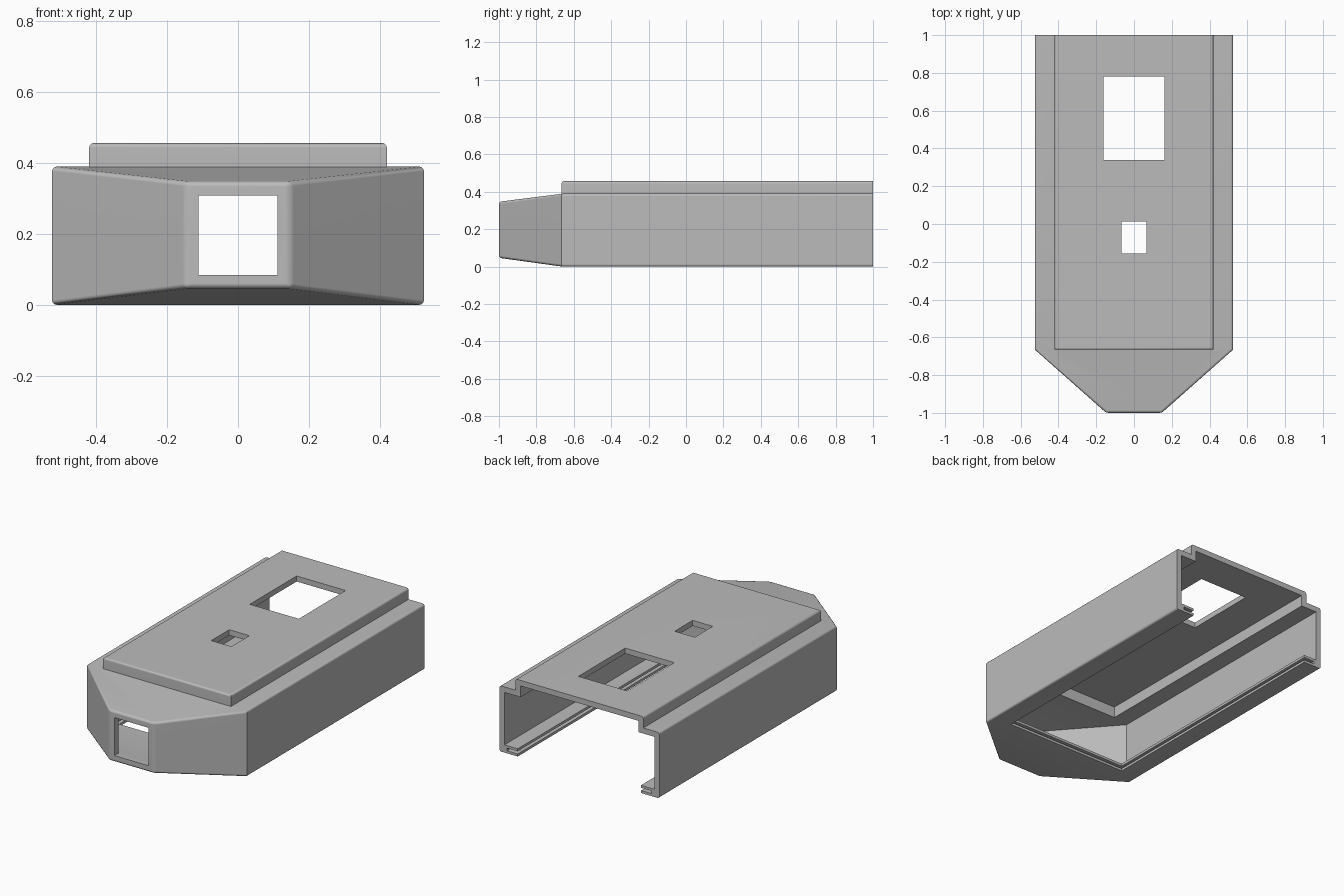
import bpy
import bmesh
import math

scene = bpy.context.scene
if "Cube" in bpy.data.objects:
    bpy.data.objects.remove(bpy.data.objects["Cube"], do_unlink=True)

# Main sizes
HALF, TOP, BACK, SHOULDER = 0.525, 0.39, 1.0, -0.665
WALL, ROUND = 0.033, 0.013


def loft(name, rings, round_edge=None):
    """Join rectangular sections (y, half width, z low, z high) into a solid."""
    bm = bmesh.new()
    loops = [[bm.verts.new((x, y, z)) for x, z in
              ((-w, lo), (w, lo), (w, hi), (-w, hi))] for y, w, lo, hi in rings]
    for a, b in zip(loops, loops[1:]):
        for i in range(4):
            j = (i + 1) % 4
            bm.faces.new((a[i], a[j], b[j], b[i]))
    bm.faces.new(loops[0])
    bm.faces.new(loops[-1])
    bmesh.ops.recalc_face_normals(bm, faces=bm.faces)
    if round_edge:
        edges = [e for e in bm.edges if round_edge(*(v.co for v in e.verts))]
        bmesh.ops.bevel(bm, geom=edges, offset=ROUND, segments=3,
                        profile=0.5, affect='EDGES')
    mesh = bpy.data.meshes.new(name)
    bm.to_mesh(mesh)
    bm.free()
    obj = bpy.data.objects.new(name, mesh)
    scene.collection.objects.link(obj)
    return obj


def box(name, half_width, y0, y1, z0, z1, round_edge=None):
    return loft(name, [(y0, half_width, z0, z1), (y1, half_width, z0, z1)], round_edge)


def combine(target, tool, operation):
    """Apply a boolean and drop the tool."""
    tool.hide_render = True
    bpy.context.view_layer.objects.active = target
    mod = target.modifiers.new("Boolean", 'BOOLEAN')
    mod.operation, mod.solver, mod.object = operation, 'EXACT', tool
    bpy.ops.object.modifier_apply(modifier=mod.name)
    bpy.data.objects.remove(tool, do_unlink=True)


# Outer body with tapered nose, rounded along its length and round the nose tip
shell = loft("enclosure_shell",
             [(-1.0, 0.147, 0.047, 0.347), (SHOULDER, HALF, 0, TOP), (1.1, HALF, 0, TOP)],
             lambda a, b: abs(a.y - b.y) > 0.1 or max(a.y, b.y) < -0.9)

# Raised top deck
deck = box("raised_deck", 0.42, SHOULDER, 1.1, 0.37, 0.457,
           lambda a, b: min(a.z, b.z) > 0.4 and min(a.y, b.y) < 0)
combine(shell, deck, 'UNION')

# Hollow interior, narrowing to the nose window
cavity = loft("cavity_cutter",
              [(-0.96, 0.111, 0.084, 0.309),
               (-0.65, HALF - WALL, 0.046, TOP - WALL),
               (1.2, HALF - WALL, 0.046, TOP - WALL)])
combine(shell, cavity, 'DIFFERENCE')

# Deck recess, openings, lid groove and open back: half width, y range, z range
cutters = {
    "deck_recess": (0.387, SHOULDER + WALL, 1.2, 0.3, 0.457 - WALL),
    "nose_window": (0.111, -1.1, -0.94, 0.084, 0.309),
    "bottom_opening": (0.405, -0.59, 1.2, -0.1, 0.1),
    "lid_groove": (0.475, -0.645, 1.2, 0.015, 0.031),
    "large_top_opening": (0.161, 0.34, 0.78, 0.35, 0.6),
    "small_top_opening": (0.066, -0.157, 0.012, 0.35, 0.6),
    "back_trim": (0.8, BACK, 1.4, -0.2, 0.8),
}
for name, dims in cutters.items():
    combine(shell, box(name, *dims), 'DIFFERENCE')

# Plain grey plastic
grey = bpy.data.materials.new("grey_plastic")
grey.use_nodes = True
colour = (0.5, 0.5, 0.5, 1)
grey.diffuse_color = colour
grey.node_tree.nodes["Principled BSDF"].inputs["Base Color"].default_value = colour
shell.data.materials.clear()
shell.data.materials.append(grey)
for face in shell.data.polygons:
    face.material_index = 0

# Smooth rounded edges, flat walls
bpy.ops.object.select_all(action='DESELECT')
shell.select_set(True)
bpy.context.view_layer.objects.active = shell
bpy.ops.object.shade_smooth_by_angle(angle=math.radians(35))
weighted = shell.modifiers.new("Weighted normals", 'WEIGHTED_NORMAL')
weighted.keep_sharp = True
